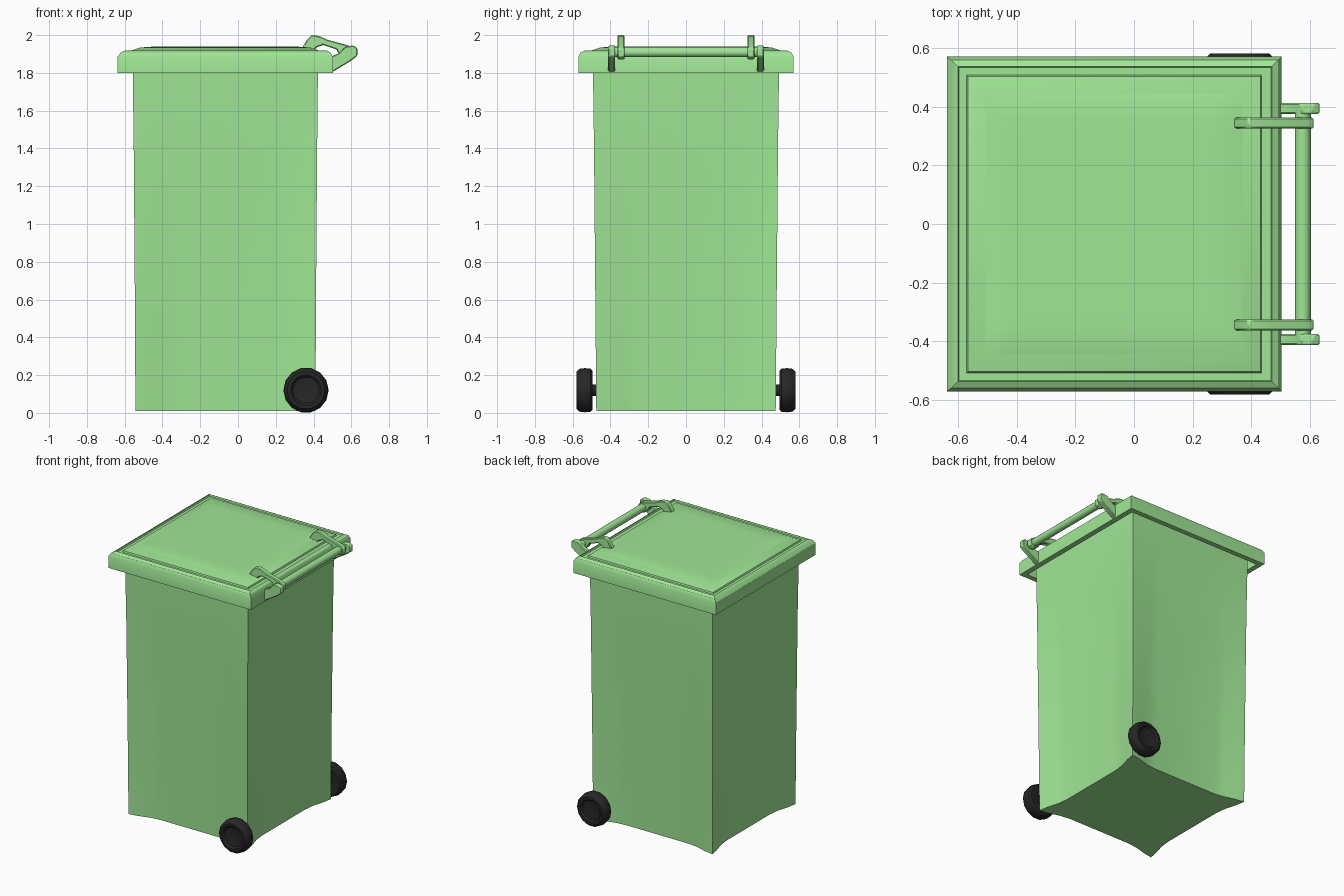
import bpy, bmesh, math
from mathutils import Vector

if "Cube" in bpy.data.objects:
    bpy.data.objects.remove(bpy.data.objects["Cube"])


def material(name, rgb):
    m = bpy.data.materials.new(name)
    m.diffuse_color = (*rgb, 1)
    m.use_nodes = True
    m.node_tree.nodes["Principled BSDF"].inputs["Base Color"].default_value = m.diffuse_color
    return m


GREEN = material("green_plastic", (0.35, 0.80, 0.30))
BLACK = material("black_rubber", (0.02, 0.02, 0.02))


def loft(name, rings, mat, closed=False, angle=30):
    """Skin rings of equal length; cap the ends unless the loft is closed."""
    bm = bmesh.new()
    vs = [[bm.verts.new(p) for p in r] for r in rings]
    pairs = list(zip(vs, vs[1:])) + ([(vs[-1], vs[0])] if closed else [])
    for a, b in pairs:
        for i in range(len(a)):
            j = (i + 1) % len(a)
            bm.faces.new((a[i], a[j], b[j], b[i]))
    if not closed:
        bm.faces.new(vs[0][::-1])
        bm.faces.new(vs[-1])
    bmesh.ops.recalc_face_normals(bm, faces=bm.faces)
    me = bpy.data.meshes.new(name)
    bm.to_mesh(me)
    bm.free()
    ob = bpy.data.objects.new(name, me)
    bpy.context.collection.objects.link(ob)
    me.materials.append(mat)
    bpy.ops.object.select_all(action='DESELECT')
    ob.select_set(True)
    bpy.context.view_layer.objects.active = ob
    bpy.ops.object.shade_smooth_by_angle(angle=math.radians(angle))
    return ob


def rect(x0, x1, hy, z):
    return [Vector(p) for p in ((x0, -hy, z), (x1, -hy, z), (x1, hy, z), (x0, hy, z))]


def body_ring(x0, x1, hy, z, dent):
    """Rectangle whose sides curve inward by dent between the corners."""
    out, c = [], rect(x0, x1, hy, z)
    for i in range(4):
        a, b = c[i], c[(i + 1) % 4]
        d = (b - a).normalized()
        inward = Vector((-d.y, d.x, 0))
        for t, k in ((0, 0), (0.07, 0.25), (0.16, 0.8), (0.24, 1),
                     (0.76, 1), (0.84, 0.8), (0.93, 0.25)):
            out.append(a.lerp(b, t) + inward * dent * k)
    return out


# Bin body: tapered, sides dished towards the base
loft("bin_body", [body_ring(-0.543, 0.410, 0.475, 0.01, 0.045),
                  body_ring(-0.546, 0.413, 0.480, 0.60, 0.030),
                  body_ring(-0.552, 0.419, 0.487, 1.40, 0.006),
                  body_ring(-0.556, 0.422, 0.491, 1.70, 0.0),
                  body_ring(-0.558, 0.424, 0.493, 1.89, 0.0)], GREEN)

# Lid: hollow underside, rim, shallow groove and raised panel
lid = loft("lid", [rect(-0.60, 0.463, 0.533, 1.88),
                   rect(-0.60, 0.463, 0.533, 1.80),
                   rect(-0.637, 0.502, 0.570, 1.80),
                   rect(-0.637, 0.502, 0.570, 1.885),
                   rect(-0.622, 0.490, 0.558, 1.907),
                   rect(-0.600, 0.470, 0.537, 1.918),
                   rect(-0.596, 0.466, 0.533, 1.908),
                   rect(-0.570, 0.434, 0.507, 1.908),
                   rect(-0.566, 0.430, 0.503, 1.918),
                   rect(-0.520, 0.385, 0.455, 1.934)], GREEN)

# Lid panel: gently domed top, dipping between the hinge arms
rows = []
N = 14
bm = bmesh.new()
for j in range(N + 1):
    row = []
    for i in range(N + 1):
        x, y = -0.566 + 0.996 * i / N, -0.503 + 1.006 * j / N
        edge = min(x + 0.566, 0.43 - x, 0.503 - abs(y))
        z = 1.919 + 0.021 * min(1, edge / 0.09) ** 0.7 if edge > 1e-4 else 1.918
        row.append(bm.verts.new((x, y, z)))
    rows.append(row)
for j in range(N):
    for i in range(N):
        bm.faces.new((rows[j][i], rows[j][i + 1], rows[j + 1][i + 1], rows[j + 1][i]))
me = bpy.data.meshes.new("lid_panel")
bm.to_mesh(me)
bm.free()
me.materials.append(GREEN)
me.shade_smooth()
bpy.context.collection.objects.link(bpy.data.objects.new("lid_panel", me))


def plate(name, outline, y0, y1):
    """Side profile extruded along y, with softened edges."""
    ob = loft(name, [[Vector((x, y, z)) for x, z in outline] for y in (y0, y1)], GREEN)
    bev = ob.modifiers.new("soft_edges", 'BEVEL')
    bev.width, bev.segments = 0.005, 1


def turned(name, profile, x, z, sides, mat, side=1):
    """Closed solid turned about the y axis from (radius, y) pairs."""
    loft(name, [[Vector((x + r * math.cos(2 * math.pi * k / sides), side * y,
                         z + r * math.sin(2 * math.pi * k / sides)))
                 for k in range(sides)] for r, y in profile], mat, angle=40)


HINGE_ARM = [(0.335, 1.925), (0.365, 1.975), (0.39, 2.0), (0.43, 1.995), (0.475, 1.975),
             (0.585, 1.945), (0.612, 1.925), (0.61, 1.885), (0.575, 1.87),
             (0.54, 1.89), (0.52, 1.925), (0.45, 1.948), (0.415, 1.935), (0.40, 1.91)]
BRACKET = [(0.49, 1.805), (0.505, 1.808), (0.595, 1.862), (0.632, 1.89), (0.632, 1.932),
           (0.61, 1.945), (0.57, 1.94), (0.535, 1.905), (0.49, 1.885)]
WHEEL = [(0.03, 0.515), (0.085, 0.495), (0.105, 0.495), (0.117, 0.506), (0.12, 0.535),
         (0.116, 0.565), (0.100, 0.581), (0.082, 0.581), (0.070, 0.568), (0.03, 0.563)]

for side, label in ((-1, "near"), (1, "far")):
    # Lid arms and bar brackets
    plate("hinge_arm_" + label, HINGE_ARM, side * 0.325, side * 0.362)
    plate("handle_bracket_" + label, BRACKET, side * 0.375, side * 0.412)
    # Wheels with dished faces and short axles
    turned("wheel_" + label, WHEEL, 0.36, 0.12, 14, BLACK, side)
    turned("axle_" + label, [(0.033, 0.42), (0.033, 0.53)], 0.36, 0.12, 10, BLACK, side)

# Handle bar
turned("handle_bar", [(0.027, -0.39), (0.027, 0.39)], 0.575, 1.91, 12, GREEN)
